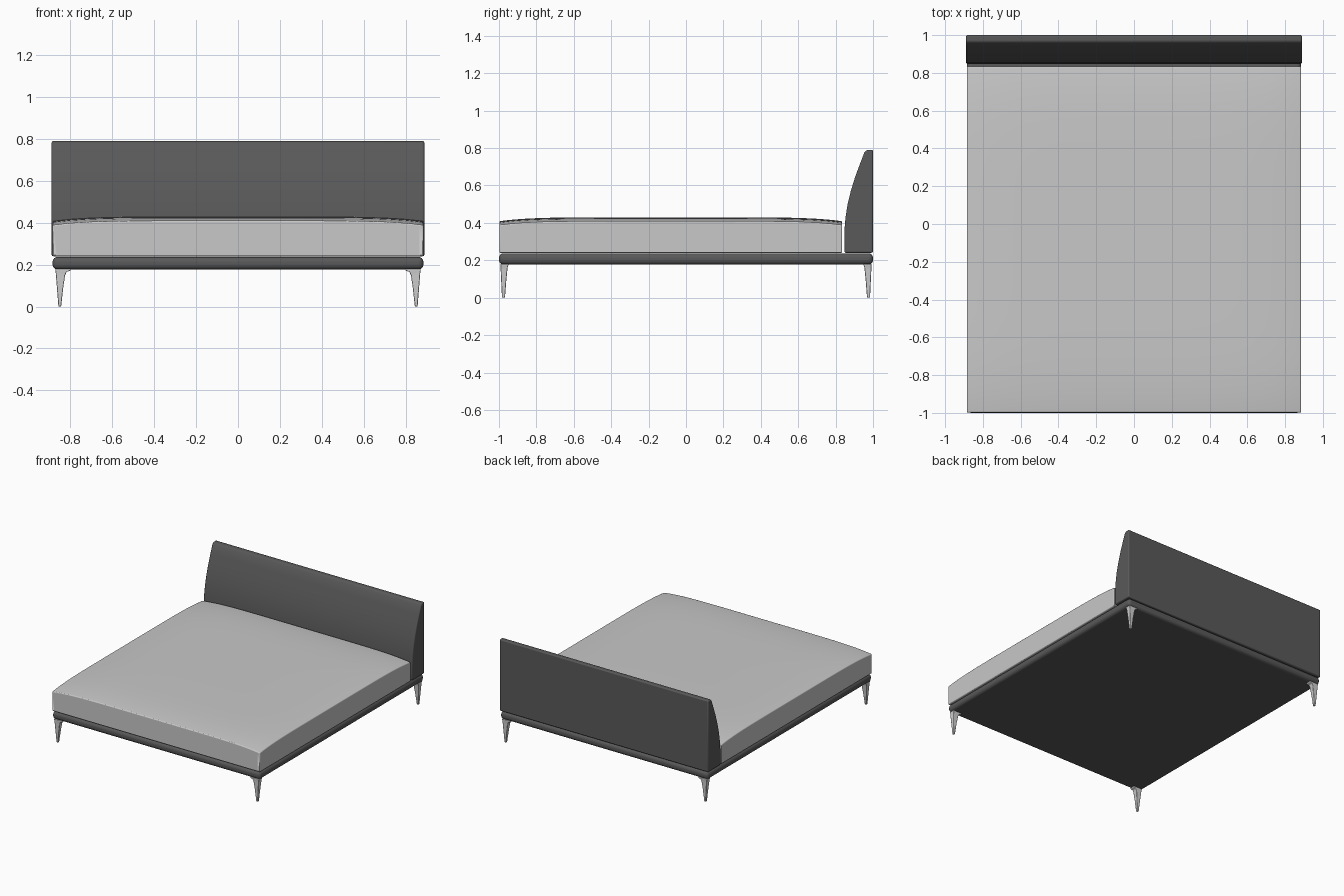
import bpy, bmesh, math

default = bpy.data.objects.get("Cube")
if default:
    bpy.data.objects.remove(default, do_unlink=True)


def material(name, value):
    m = bpy.data.materials.new(name)
    m.use_nodes = True
    colour = (value, value, value, 1)
    m.diffuse_color = colour
    m.node_tree.nodes["Principled BSDF"].inputs["Base Color"].default_value = colour
    return m


charcoal = material("charcoal fabric", 0.10)
linen = material("light grey linen", 0.58)
metal = material("pale metal", 0.62)


def finish(name, bm, mat, bevel=0.0, segments=3, angle=40):
    """Turn a bmesh into a smooth-shaded object with rounded edges."""
    bmesh.ops.recalc_face_normals(bm, faces=bm.faces)
    mesh = bpy.data.meshes.new(name)
    bm.to_mesh(mesh)
    bm.free()
    mesh.materials.append(mat)
    obj = bpy.data.objects.new(name, mesh)
    bpy.context.collection.objects.link(obj)
    if bevel:
        mod = obj.modifiers.new("rounded edges", 'BEVEL')
        mod.width = bevel
        mod.segments = segments
        mod.limit_method = 'ANGLE'
        mod.angle_limit = math.radians(40)
    bpy.ops.object.select_all(action='DESELECT')
    obj.select_set(True)
    bpy.context.view_layer.objects.active = obj
    bpy.ops.object.shade_smooth_by_angle(angle=math.radians(angle))
    return obj


def loft(bm, rings):
    """Skin a list of equal-length rings and cap both ends."""
    loops = [[bm.verts.new(p) for p in ring] for ring in rings]
    for a, b in zip(loops, loops[1:]):
        for i in range(len(a)):
            j = (i + 1) % len(a)
            bm.faces.new((a[i], a[j], b[j], b[i]))
    bm.faces.new(loops[0])
    bm.faces.new(loops[-1])


# Bed base: thin upholstered slab with rounded rim
bm = bmesh.new()
bmesh.ops.create_cube(bm, size=1)
for v in bm.verts:
    v.co.x *= 1.77
    v.co.y *= 2.0
    v.co.z = 0.207 + v.co.z * 0.06
finish("bed_base", bm, charcoal, bevel=0.024, segments=4)

# Mattress: domed top that falls away towards the corners
HALF_X, FRONT, BACK = 0.885, -0.998, 0.835
BOTTOM, CORNER, DOME = 0.24, 0.388, 0.042
bm = bmesh.new()
bmesh.ops.create_grid(bm, x_segments=28, y_segments=28, size=1)
top = list(bm.faces)
wall = bmesh.ops.extrude_face_region(bm, geom=top, use_keep_orig=True)
lower = {g for g in wall["geom"] if isinstance(g, bmesh.types.BMVert)}
for v in bm.verts:
    # crowd the grid lines towards the rim where the dome curves most
    u = math.sin(v.co.x * math.pi / 2)
    w = math.sin(v.co.y * math.pi / 2)
    rise = 1 - (abs(u) ** 6 + abs(w) ** 6) / 2
    v.co.x = u * HALF_X
    v.co.y = (FRONT + BACK) / 2 + w * (BACK - FRONT) / 2
    v.co.z = BOTTOM if v in lower else CORNER + DOME * rise
finish("mattress", bm, linen, bevel=0.012)

# Headboard: side profile with a swept front, extruded across the bed
profile = [(1.0, 0.24), (0.847, 0.24), (0.847, 0.36), (0.853, 0.43),
           (0.864, 0.50), (0.881, 0.57), (0.904, 0.645), (0.932, 0.72),
           (0.953, 0.775), (0.966, 0.79), (1.0, 0.79)]
bm = bmesh.new()
loft(bm, [[(x, y, z) for y, z in profile] for x in (-0.889, 0.889)])
finish("headboard", bm, charcoal, bevel=0.008)

# Legs: tapered, with a bracket flaring inward under the base
# each section: height, inner x, outer x, inner y, outer y
sections = [(0.0, 0.844, 0.857, 0.968, 0.984),
            (0.09, 0.834, 0.864, 0.961, 0.988),
            (0.15, 0.825, 0.869, 0.955, 0.991),
            (0.165, 0.818, 0.870, 0.953, 0.991),
            (0.172, 0.800, 0.872, 0.950, 0.992),
            (0.180, 0.796, 0.872, 0.950, 0.992)]
for side, sx in (("left", 1), ("right", -1)):
    for end, sy in (("front", -1), ("back", 1)):
        bm = bmesh.new()
        loft(bm, [[(sx * a, sy * c, z), (sx * b, sy * c, z),
                   (sx * b, sy * d, z), (sx * a, sy * d, z)]
                  for z, a, b, c, d in sections])
        finish(f"{end}_{side}_leg", bm, metal, bevel=0.003, segments=2)
